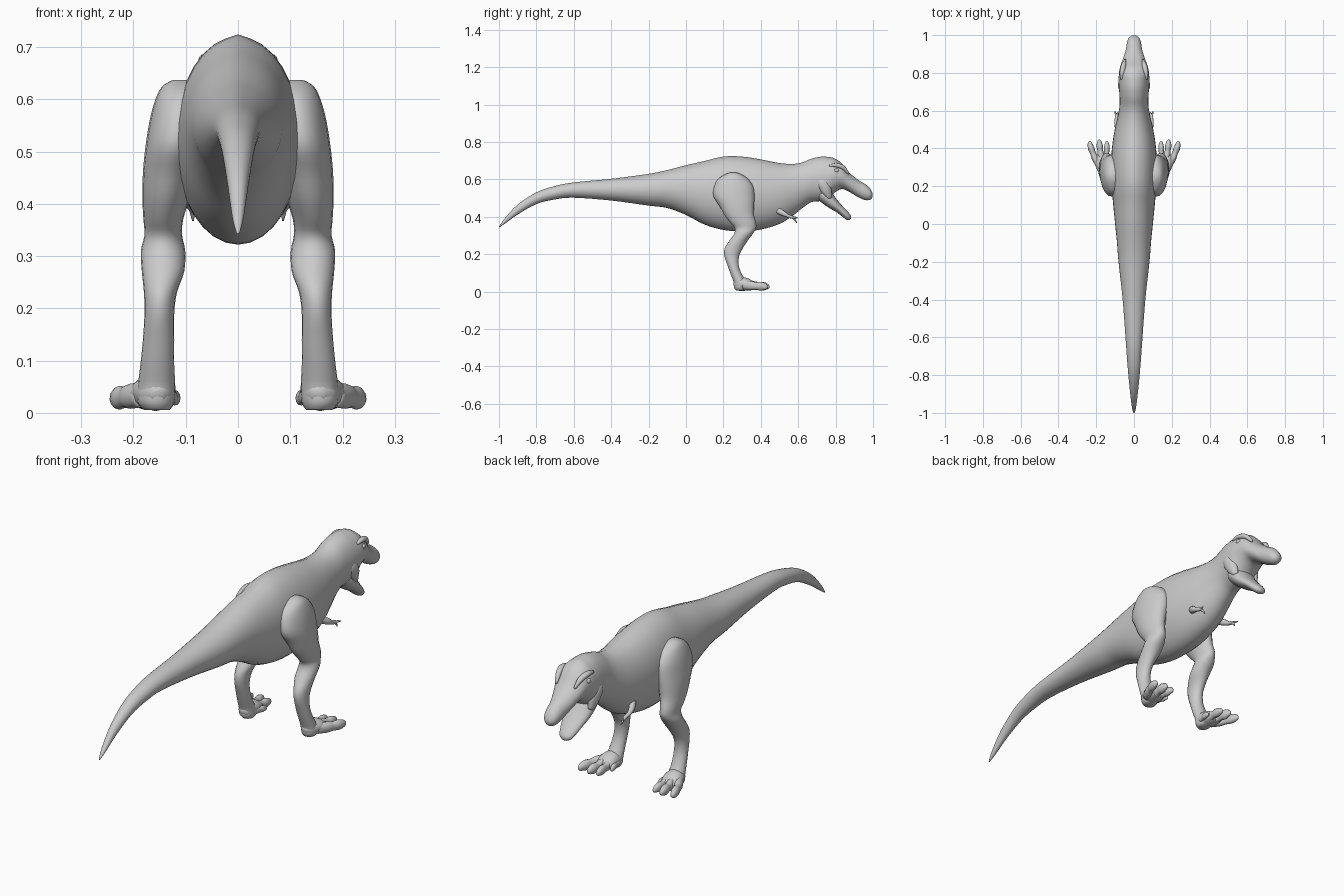
import bpy, bmesh, math
from mathutils import Vector


def dense(st, n):
    """Catmull-Rom interpolation of station tuples."""
    out = []
    for i in range(len(st) - 1):
        a, b, c, d = st[max(i - 1, 0)], st[i], st[i + 1], st[min(i + 2, len(st) - 1)]
        for k in range(n):
            t = k / n
            out.append(tuple(0.5 * (2 * q + (r - p) * t + (2 * p - 5 * q + 4 * r - s) * t * t
                                    + (3 * q - p - 3 * r + s) * t ** 3)
                             for p, q, r, s in zip(a, b, c, d)))
    out.append(tuple(st[-1]))
    return out


def loft(name, rings, sides=20, mirror=False, ridge=0.0):
    """Skin rings given as (centre, u axis, v axis), closed at both ends."""
    bm = bmesh.new()
    rows = []
    for c, u, v in rings:
        row = []
        for k in range(sides):
            a = 2 * math.pi * k / sides + math.pi / 2
            p = c + u * math.cos(a) + v * math.sin(a)
            if k == 0:
                p = p + v * ridge
            row.append(bm.verts.new(p))
        rows.append(row)
    for r, s in zip(rows, rows[1:]):
        for k in range(sides):
            j = (k + 1) % sides
            bm.faces.new((r[k], r[j], s[j], s[k]))
    for row, ring in ((rows[0], rings[0]), (rows[-1], rings[-1])):
        tip = bm.verts.new(ring[0])
        for k in range(sides):
            bm.faces.new((row[k], row[(k + 1) % sides], tip))
    bmesh.ops.recalc_face_normals(bm, faces=bm.faces[:])
    me = bpy.data.meshes.new(name)
    bm.to_mesh(me)
    bm.free()
    for f in me.polygons:
        f.use_smooth = True
    ob = bpy.data.objects.new(name, me)
    bpy.context.collection.objects.link(ob)
    if mirror:
        ob.modifiers.new("mirror", "MIRROR")
    return ob


def tube(name, pts, n=4, sides=12, mirror=True):
    """Tube along points (x, y, z, half width, half thickness)."""
    st = dense(pts, n)
    rings = []
    for i, s in enumerate(st):
        a, b = st[max(i - 1, 0)], st[min(i + 1, len(st) - 1)]
        t = (Vector(b[:3]) - Vector(a[:3])).normalized()
        u = t.cross(Vector((0, 0, 1))).normalized()
        rings.append((Vector(s[:3]), u * s[3], u.cross(t) * s[4]))
    return loft(name, rings, sides, mirror)


# Tail, torso, neck, skull and upper jaw: y, top, bottom, half width
body = [(-1.0, .348, .342, .003), (-.97, .39, .362, .011), (-.9, .465, .412, .02),
        (-.8, .53, .468, .03), (-.7, .564, .493, .038), (-.6, .583, .502, .045),
        (-.4, .602, .487, .06), (-.2, .628, .46, .082), (-.1, .648, .447, .09),
        (0, .673, .41, .1), (.1, .695, .358, .11), (.2, .718, .33, .118),
        (.3, .718, .322, .121), (.4, .703, .332, .117), (.5, .684, .362, .102),
        (.57, .68, .405, .086), (.62, .688, .445, .077), (.67, .708, .478, .076),
        (.72, .719, .484, .08), (.76, .718, .492, .082), (.79, .712, .525, .08),
        (.83, .687, .548, .074), (.87, .638, .535, .06), (.92, .597, .505, .044),
        (.96, .573, .489, .037), (.985, .55, .492, .028), (.998, .525, .505, .01)]
loft("body_and_skull",
     [(Vector((0, y, (t + b) / 2)), Vector((w, 0, 0)), Vector((0, 0, (t - b) / 2)))
      for y, t, b, w in dense(body, 4)], 32, ridge=.02)

# Open lower jaw
tube("lower_jaw", [(0, .70, .535, .05, .03), (0, .74, .515, .066, .04), (0, .78, .475, .062, .032),
                   (0, .82, .442, .05, .023), (0, .85, .415, .04, .02),
                   (0, .87, .395, .028, .016), (0, .878, .386, .01, .006)], 4, 20, False)

# Brow ridges, eyes and cheek muscles
tube("brow_ridge", [(.066, .765, .672, .006, .005), (.063, .80, .676, .013, .011),
                    (.055, .84, .663, .013, .012), (.046, .87, .63, .005, .005)])
tube("eye", [(.07, .792, .648, .002, .002), (.07, .797, .648, .009, .009),
             (.069, .805, .647, .011, .011), (.068, .813, .646, .009, .009),
             (.068, .818, .646, .002, .002)])
tube("cheek", [(.05, .70, .62, .01, .01), (.06, .725, .585, .024, .03),
               (.062, .75, .545, .02, .03), (.055, .77, .50, .01, .012)])

# Legs: z, back y, front y, inner x, outer x
leg = [(.637, .235, .27, .09, .125), (.625, .205, .30, .07, .145), (.60, .17, .335, .06, .158),
       (.56, .15, .36, .06, .169), (.51, .147, .366, .066, .177), (.46, .178, .364, .08, .182),
       (.41, .205, .364, .093, .183), (.37, .235, .374, .105, .181), (.34, .26, .375, .107, .179),
       (.31, .258, .358, .101, .186), (.27, .23, .328, .103, .184), (.23, .206, .303, .117, .18),
       (.19, .205, .284, .122, .179), (.14, .222, .282, .122, .182), (.09, .24, .30, .122, .187),
       (.05, .255, .325, .12, .192), (.02, .258, .335, .122, .192), (.006, .268, .32, .13, .18)]
loft("leg", [(Vector(((xi + xo) / 2, (yb + yf) / 2, z)), Vector(((xo - xi) / 2, 0, 0)),
              Vector((0, (yf - yb) / 2, 0))) for z, yb, yf, xi, xo in dense(leg, 3)], 20, True)

# Foot pad and splayed toes
tube("foot_pad", [(.153, .258, .03, .012, .012), (.155, .275, .036, .032, .032),
                  (.16, .31, .04, .042, .036), (.167, .345, .033, .046, .028),
                  (.172, .37, .026, .03, .016)])
for i, (bx, by, tx, ty, r) in enumerate([(.185, .31, .236, .436, .020), (.168, .33, .184, .443, .020),
                                         (.148, .32, .143, .436, .018), (.135, .29, .118, .37, .013)]):
    prof = [(0, 1.0, .034), (.3, 1.05, .032), (.5, .88, .03), (.7, 1.0, .029),
            (.88, .8, .026), (.97, .5, .02), (1, .12, .017)]
    tube(f"toe_{i + 1}", [(bx + (tx - bx) * t * (2 - t) * .5 + (tx - bx) * t * .5,
                           by + (ty - by) * t, z, r * s * .85, r * s * 1.15)
                          for t, s, z in prof], 3)

# Tiny arms with two fingers
tube("arm", [(.075, .49, .435, .014, .018), (.09, .52, .418, .013, .014), (.094, .545, .405, .009, .009),
             (.092, .57, .397, .008, .008), (.09, .58, .392, .005, .005)])
tube("finger_lower", [(.092, .565, .398, .006, .006), (.088, .582, .385, .005, .005),
                      (.086, .592, .368, .002, .002)], 3, 8)
tube("finger_upper", [(.093, .565, .398, .006, .006), (.097, .582, .397, .005, .005),
                      (.1, .597, .393, .002, .002)], 3, 8)
